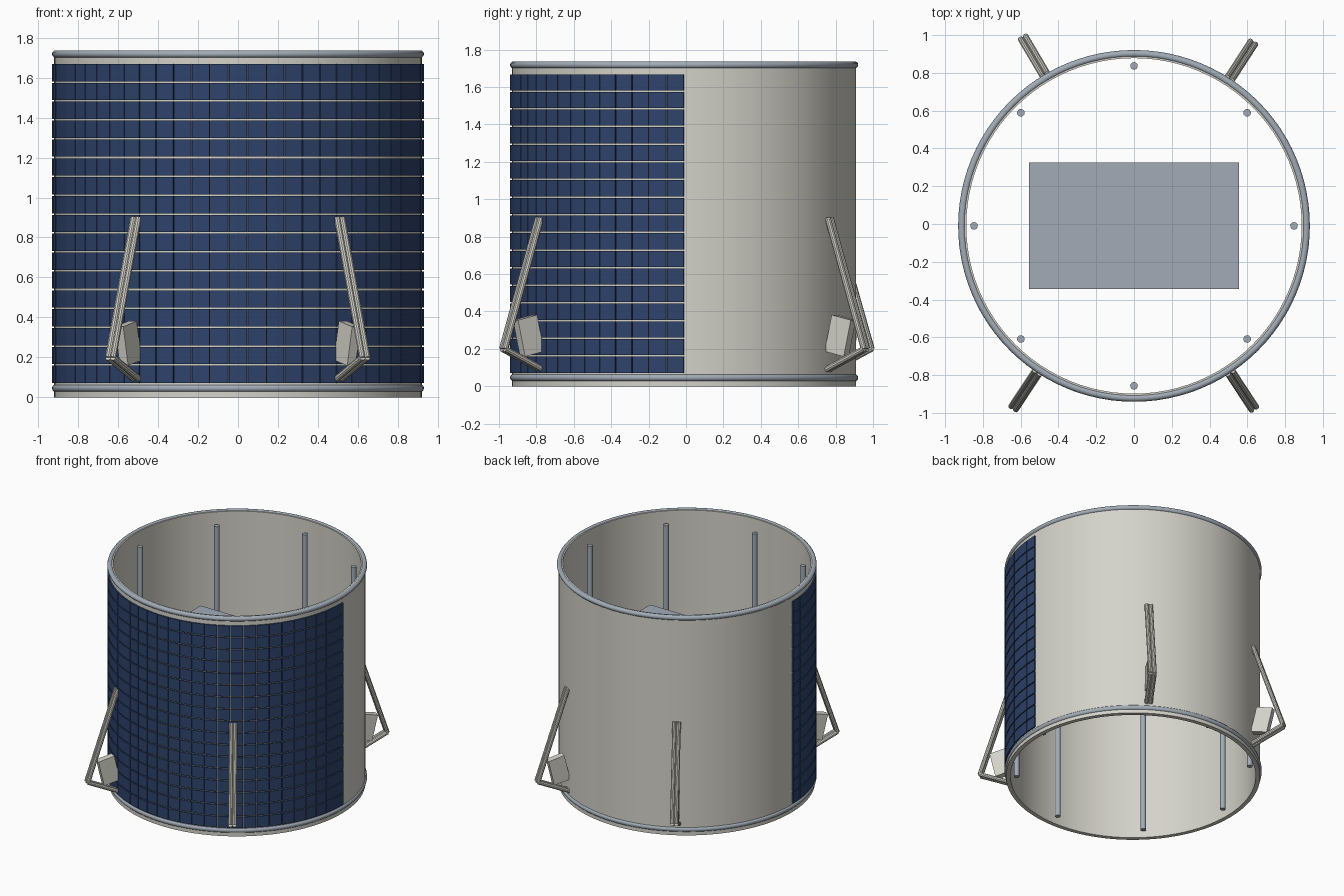
import bpy, bmesh
from math import radians, pi, sin, cos
from mathutils import Matrix, Vector

cube = bpy.data.objects.get("Cube")
if cube:
    bpy.data.objects.remove(cube, do_unlink=True)

CY = -0.01            # the drum axis sits slightly forward
CENTRE = Matrix.Translation((0, CY, 0))


def material(name, rgb):
    m = bpy.data.materials.new(name)
    m.use_nodes = True
    m.diffuse_color = (*rgb, 1)
    m.node_tree.nodes["Principled BSDF"].inputs["Base Color"].default_value = (*rgb, 1)
    return m


CREAM = material("warm_white", (0.66, 0.65, 0.59))
GREY = material("blue_grey_metal", (0.36, 0.41, 0.47))
BLUE = material("solar_blue", (0.028, 0.056, 0.15))


def finish(name, bm, mat, smooth=False):
    bmesh.ops.recalc_face_normals(bm, faces=bm.faces)
    mesh = bpy.data.meshes.new(name)
    bm.to_mesh(mesh)
    bm.free()
    mesh.materials.append(mat)
    ob = bpy.data.objects.new(name, mesh)
    bpy.context.collection.objects.link(ob)
    if smooth:
        bpy.ops.object.select_all(action='DESELECT')
        ob.select_set(True)
        bpy.context.view_layer.objects.active = ob
        bpy.ops.object.shade_smooth_by_angle(angle=radians(35))
    return ob


def lathe(name, profile, mat, steps=96):
    """Revolve a closed (radius, z) profile around the drum axis."""
    bm = bmesh.new()
    rings = []
    for i in range(steps):
        a = 2 * pi * i / steps
        rings.append([bm.verts.new((r * cos(a), CY + r * sin(a), z)) for r, z in profile])
    n = len(profile)
    for i in range(steps):
        a, b = rings[i], rings[(i + 1) % steps]
        for j in range(n):
            k = (j + 1) % n
            bm.faces.new((a[j], b[j], b[k], a[k]))
    return finish(name, bm, mat, True)


def add_box(bm, frame, size):
    bmesh.ops.create_cube(bm, size=1, matrix=frame @ Matrix.Diagonal((*size, 1)))


def add_rod(bm, start, end, radius, sides=10):
    start, end = Vector(start), Vector(end)
    axis = end - start
    turn = axis.to_track_quat('Z', 'Y').to_matrix().to_4x4()
    bmesh.ops.create_cone(bm, cap_ends=True, segments=sides, radius1=radius, radius2=radius,
                          depth=axis.length,
                          matrix=Matrix.Translation((start + end) / 2) @ turn)


def spoke(angle):
    """Frame whose x axis points outward from the drum at an azimuth."""
    return CENTRE @ Matrix.Rotation(radians(angle), 4, 'Z')


# Open drum shell
lathe("drum_shell", [(0.92, 0), (0.92, 1.73), (0.888, 1.73), (0.888, 0)], CREAM)

# Round rims near both ends
for name, z in (("lower_rim", 0.046), ("upper_rim", 1.718)):
    circle = [(0.912 + 0.019 * cos(pi * i / 6), z + 0.019 * sin(pi * i / 6)) for i in range(12)]
    lathe(name, circle, GREY)

# Grid of solar cells over the front half
bm = bmesh.new()
COLS, ROWS, LOW, HIGH = 31, 17, 0.068, 1.672
pitch = (HIGH - LOW) / ROWS
step = 180 / COLS
width = 2 * 0.928 * sin(radians(step / 2))
for c in range(COLS):
    frame = spoke(180 + (c + 0.5) * step)
    for r in range(ROWS):
        place = Matrix.Translation((0.922, 0, LOW + (r + 0.5) * pitch))
        add_box(bm, frame @ place, (0.016, width - 0.004, pitch - 0.008))
finish("solar_cells", bm, BLUE)

# Folded legs: paired rods plus a bracket block on the shell
LEGS = {"back_left": 57, "back_right": 120.5, "front_right": 236.5, "front_left": 303.3}
for side, angle in LEGS.items():
    frame = spoke(angle)
    bm = bmesh.new()
    for t in (-0.015, 0.015):
        top, tip, foot = [frame @ Vector(p) for p in
                          ((0.925, t, 0.9), (1.155, t, 0.2), (0.915, t, 0.09))]
        add_rod(bm, top, tip, 0.016)
        add_rod(bm, tip, foot, 0.016)
    finish(side + "_leg", bm, CREAM, True)
    bm = bmesh.new()
    tilt = Matrix.Translation((0.995, 0, 0.27)) @ Matrix.Rotation(radians(13), 4, 'Y')
    add_box(bm, frame @ tilt, (0.125, 0.05, 0.2))
    finish(side + "_leg_bracket", bm, CREAM)

# Ring of inner poles
for i in range(8):
    bm = bmesh.new()
    foot = spoke(45 * i) @ Vector((0.847, 0, 0.04))
    add_rod(bm, foot, foot + Vector((0, 0, 1.6)), 0.02, 16)
    finish("inner_pole_%d" % (i + 1), bm, GREY, True)

# Equipment shelf inside the drum
bm = bmesh.new()
add_box(bm, Matrix.Translation((0, CY, 1.1)), (1.11, 0.67, 0.04))
finish("inner_shelf", bm, GREY)
